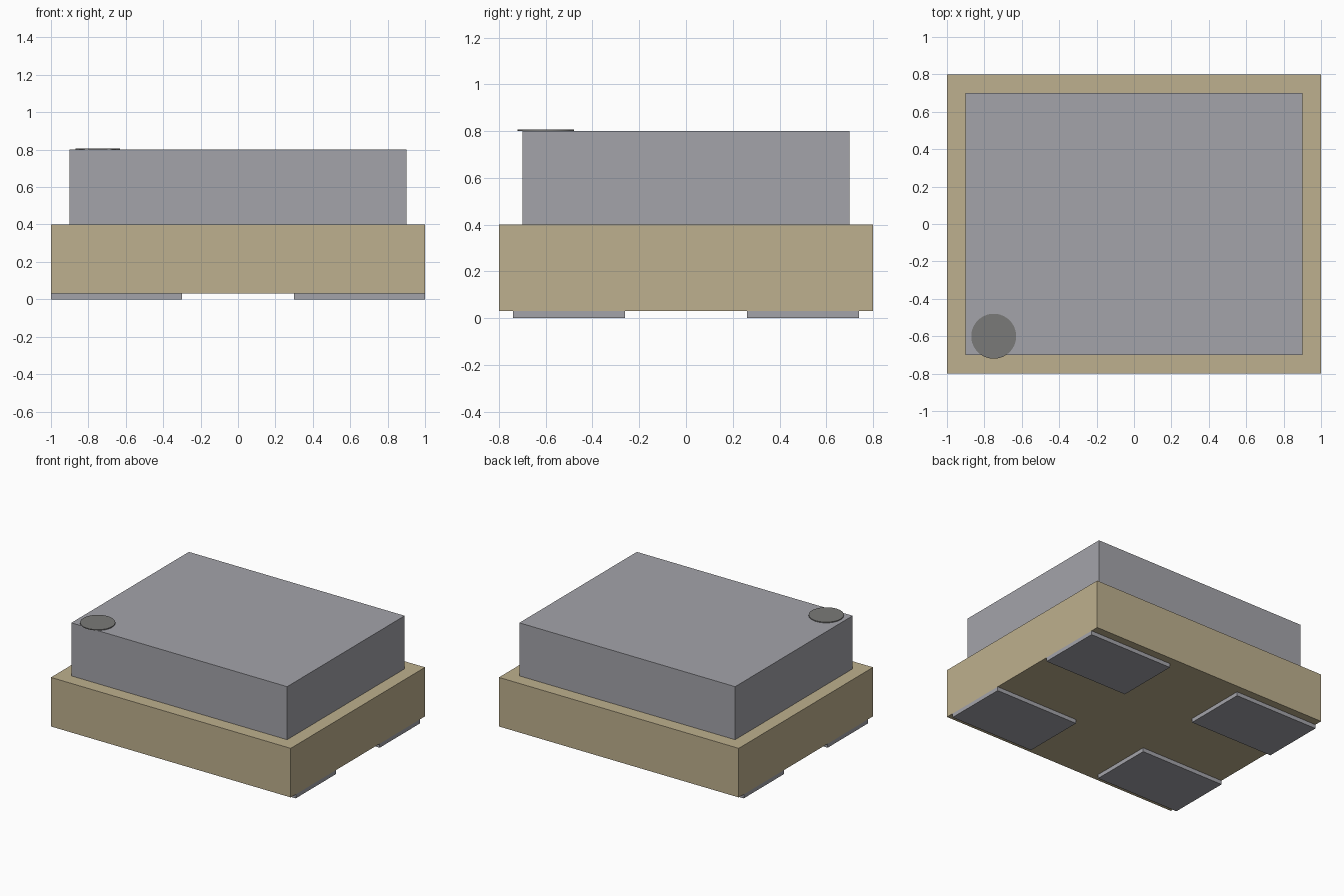
import bpy, math

cube = bpy.data.objects.get("Cube")
if cube:
    bpy.data.objects.remove(cube, do_unlink=True)


def srgb(r, g, b):
    lin = [c / 12.92 if c <= 0.04045 else ((c + 0.055) / 1.055) ** 2.4
           for c in (r / 255, g / 255, b / 255)]
    return (*lin, 1.0)


def material(name, colour):
    m = bpy.data.materials.new(name)
    m.use_nodes = True
    m.diffuse_color = colour
    bsdf = next(n for n in m.node_tree.nodes if n.type == 'BSDF_PRINCIPLED')
    bsdf.inputs["Base Color"].default_value = colour
    return m


metal = material("light grey metal", srgb(164, 164, 170))
tan = material("tan ceramic", srgb(190, 176, 142))
ink = material("dark grey ink", srgb(122, 122, 120))


def finish(name, mat):
    ob = bpy.context.object
    ob.name = ob.data.name = name
    ob.data.materials.append(mat)
    return ob


def box(name, mat, x, y, z):
    """Box spanning the (min, max) pairs x, y and z."""
    spans = (x, y, z)
    bpy.ops.mesh.primitive_cube_add(size=1, location=[(a + b) / 2 for a, b in spans])
    ob = bpy.context.object
    ob.scale = [b - a for a, b in spans]
    bpy.ops.object.transform_apply(location=False, rotation=False, scale=True)
    return finish(name, mat)


# Ceramic base and metal lid
box("base", tan, (-1, 1), (-0.8, 0.8), (0.03, 0.4))
box("lid", metal, (-0.9, 0.9), (-0.7, 0.7), (0.4, 0.8))

# Four contact pads under the corners
for sx, side in ((-1, "right"), (1, "left")):
    for sy, end in ((-1, "front"), (1, "back")):
        box(f"{end}_{side}_pad", metal,
            sorted((sx * 0.3, sx * 1.0)), sorted((sy * 0.26, sy * 0.74)), (0, 0.03))

# Round orientation mark, slightly overhanging the lid edge
bpy.ops.mesh.primitive_cylinder_add(vertices=64, radius=0.12, depth=0.006,
                                    location=(-0.75, -0.6, 0.803))
finish("orientation_mark", ink)
bpy.ops.object.shade_smooth_by_angle(angle=math.radians(30))
